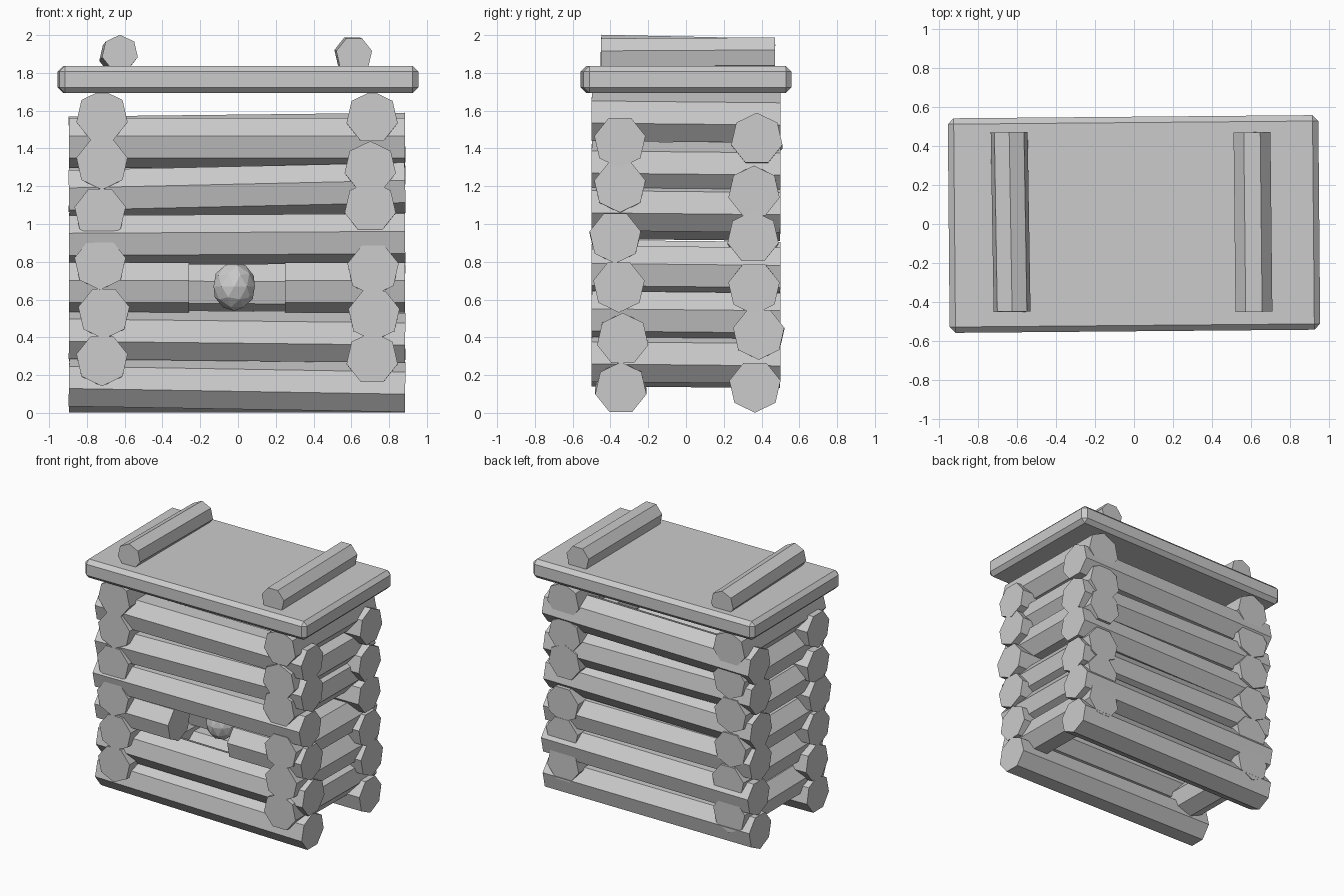
import bpy
import math
from mathutils import Vector

old = bpy.data.objects.get("Cube")
if old:
    bpy.data.objects.remove(old, do_unlink=True)

GREY = (0.6, 0.6, 0.6, 1.0)
mat = bpy.data.materials.new("plain grey")
mat.use_nodes = True
mat.diffuse_color = GREY
mat.node_tree.nodes["Principled BSDF"].inputs["Base Color"].default_value = GREY


def finish(name):
    obj = bpy.context.object
    obj.name = name
    obj.data.materials.append(mat)
    return obj


def log(name, start, end, point_up, radius=0.139):
    """Seven-sided log between two points, with a corner or a flat on top."""
    a, b = Vector(start), Vector(end)
    axis = (b - a).normalized()
    bpy.ops.mesh.primitive_cylinder_add(vertices=7, radius=radius, depth=(b - a).length)
    obj = finish(name)
    side = Vector((0, 0, 1)).cross(axis).normalized()
    up = axis.cross(side) * (1 if point_up else -1)
    across = up.cross(axis)
    for v in obj.data.vertices:
        v.co = across * v.co.x + up * v.co.y + axis * v.co.z
    obj.location = (a + b) / 2


# Long wall logs: y, z at the right end (-x), z at the left end (+x), corner up
front_rows = [(-0.345, 0.16, 0.13, True), (-0.335, 0.41, 0.39, True),
              (-0.355, 0.67, 0.67, False), (-0.375, 0.92, 0.93, False),
              (-0.35, 1.16, 1.2, False), (-0.35, 1.435, 1.435, False)]
back_rows = [(0.365, 0.14, 0.14, False), (0.385, 0.41, 0.42, False),
             (0.36, 0.67, 0.66, False), (0.355, 0.92, 0.93, True),
             (0.36, 1.19, 1.17, True), (0.375, 1.43, 1.45, True)]
X0, X1 = -0.895, 0.885
for i, (y, za, zb, up) in enumerate(front_rows):
    if i == 2:  # this row is cut to leave a window
        log("front_log_window_right", (X0, y, za), (-0.26, y, za), up)
        log("front_log_window_left", (0.25, y, zb), (X1, y, zb), up)
    else:
        log(f"front_log_{i + 1}", (X0, y, za), (X1, y, zb), up)
for i, (y, za, zb, up) in enumerate(back_rows):
    log(f"back_log_{i + 1}", (X0, y, za), (X1, y, zb), up)

# Short wall logs: x, z, corner up
right_rows = [(-0.72, 0.28, False), (-0.71, 0.53, False), (-0.73, 0.79, False),
              (-0.73, 1.06, False), (-0.72, 1.32, False), (-0.72, 1.57, True)]
left_rows = [(0.71, 0.29, True), (0.72, 0.52, False), (0.715, 0.76, False),
             (0.70, 1.09, True), (0.70, 1.30, True), (0.71, 1.565, True)]
for side, rows in (("right", right_rows), ("left", left_rows)):
    for i, (x, z, up) in enumerate(rows):
        log(f"{side}_log_{i + 1}", (x, -0.5, z), (x, 0.5, z - 0.01), up)

# Roof slab with chamfered edges
bpy.ops.mesh.primitive_cube_add(size=1, location=(0, 0, 1.765))
roof = finish("roof_slab")
for v in roof.data.vertices:
    v.co = (v.co.x * 1.9, v.co.y * 1.1, v.co.z * 0.145)
roof.rotation_euler = (0, 0, math.radians(0.5))
bevel = roof.modifiers.new("chamfer", "BEVEL")
bevel.width = 0.03
bevel.segments = 1

# Poles lying on the roof
log("roof_pole_right", (-0.625, -0.45, 1.905), (-0.64, 0.47, 1.885), True, 0.097)
log("roof_pole_left", (0.615, -0.45, 1.895), (0.605, 0.47, 1.9), False, 0.097)

# Faceted ball behind the window
bpy.ops.mesh.primitive_ico_sphere_add(subdivisions=2, radius=1, location=(-0.02, -0.17, 0.67))
ball = finish("window_ball")
for v in ball.data.vertices:
    v.co = (v.co.x * 0.115, v.co.y * 0.115, v.co.z * 0.13)
